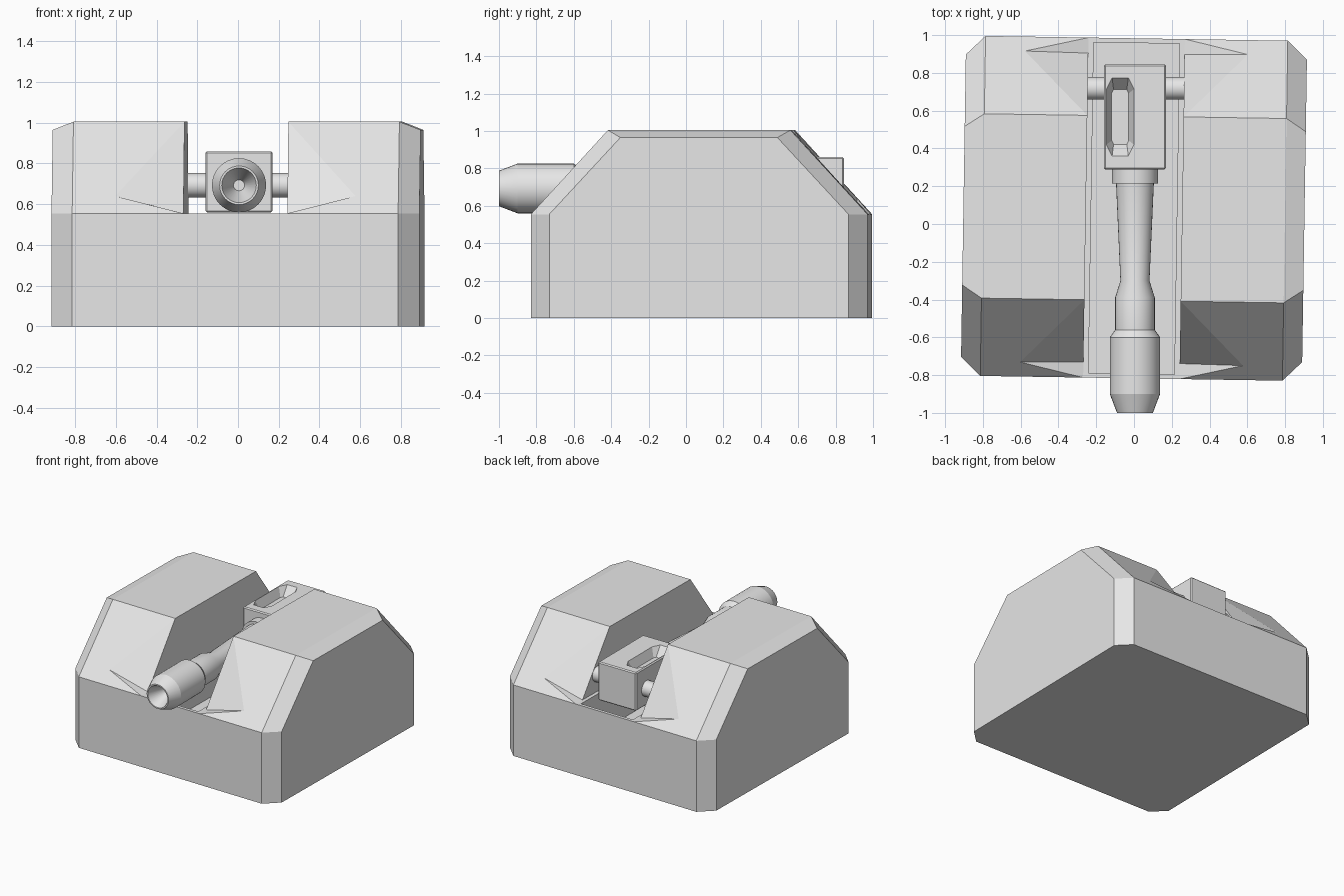
import bpy, bmesh, math
from mathutils import Matrix

old = bpy.data.objects.get("Cube")
if old:
    bpy.data.objects.remove(old, do_unlink=True)

GREY = (0.8, 0.8, 0.8, 1)
grey = bpy.data.materials.new("plain grey")
grey.use_nodes = True
grey.diffuse_color = GREY
grey.node_tree.nodes["Principled BSDF"].inputs["Base Color"].default_value = GREY


def finish(bm, name, smooth=False):
    bmesh.ops.remove_doubles(bm, verts=bm.verts, dist=1e-4)
    bmesh.ops.recalc_face_normals(bm, faces=bm.faces)
    mesh = bpy.data.meshes.new(name)
    bm.to_mesh(mesh)
    bm.free()
    mesh.materials.append(grey)
    ob = bpy.data.objects.new(name, mesh)
    bpy.context.collection.objects.link(ob)
    bpy.ops.object.select_all(action='DESELECT')
    ob.select_set(True)
    bpy.context.view_layer.objects.active = ob
    if smooth:
        bpy.ops.object.shade_smooth_by_angle(angle=math.radians(20))
    return ob


def face(bm, *pts):
    bm.faces.new([bm.verts.new(p) for p in pts])


def loft(bm, rings, cap=True):
    for a, b in zip(rings, rings[1:]):
        for i in range(len(a)):
            j = (i + 1) % len(a)
            face(bm, a[i], a[j], b[j], b[i])
    if cap:
        face(bm, *rings[0])
        face(bm, *rings[-1])


# Base: a chamfered half with a slot wall, notched ramps and a sunken pit, mirrored
SHOULDER, PIT_Z = 0.555, 0.25
SLOT_X, PIT_X, PIT_Y, HALF_Y = 0.255, 0.227, 0.875, 0.9


def section(x, half, top_half, top):
    return [(x, -half, 0), (x, -half, SHOULDER), (x, -top_half, top),
            (x, top_half, top), (x, half, SHOULDER), (x, half, 0)]


bm = bmesh.new()
side = section(0.903, 0.8, 0.42, 0.965)
outer = section(0.8, HALF_Y, 0.488, 1.005)
inner = section(SLOT_X, HALF_Y, 0.488, 1.005)
face(bm, *side)
loft(bm, [side, outer], cap=False)
for i in (0, 2, 4, 5):
    j = (i + 1) % 6
    face(bm, outer[i], outer[j], inner[j], inner[i])

for s, low, high in ((-1, 1, 2), (1, 4, 3)):
    spike = (0.59, s * 0.8235, 0.64)
    foot = (SLOT_X, s * 0.818, SHOULDER)
    face(bm, outer[low], outer[high], inner[high], spike, inner[low])
    face(bm, inner[high], spike, foot)
    face(bm, spike, inner[low], foot)
    # End wall, floor rim and pit end below the slot
    face(bm, (SLOT_X, s * HALF_Y, 0), inner[low], (0, s * HALF_Y, SHOULDER), (0, s * HALF_Y, 0))
    face(bm, inner[low], (PIT_X, s * PIT_Y, SHOULDER), (0, s * PIT_Y, SHOULDER), (0, s * HALF_Y, SHOULDER))
    face(bm, (PIT_X, s * PIT_Y, SHOULDER), (0, s * PIT_Y, SHOULDER), (0, s * PIT_Y, PIT_Z), (PIT_X, s * PIT_Y, PIT_Z))

feet = [(SLOT_X, s * 0.818, SHOULDER) for s in (-1, 1)]
rim = [(PIT_X, s * PIT_Y, SHOULDER) for s in (-1, 1)]
pit = [(PIT_X, s * PIT_Y, PIT_Z) for s in (-1, 1)]
face(bm, inner[2], inner[3], feet[1], feet[0])
face(bm, inner[1], feet[0], feet[1], inner[4], rim[1], rim[0])
face(bm, rim[0], rim[1], pit[1], pit[0])
face(bm, pit[0], pit[1], (0, PIT_Y, PIT_Z), (0, -PIT_Y, PIT_Z))
face(bm, inner[0], inner[5], (0, HALF_Y, 0), (0, -HALF_Y, 0))
bmesh.ops.remove_doubles(bm, verts=bm.verts, dist=1e-4)
bmesh.ops.mirror(bm, geom=bm.verts[:] + bm.edges[:] + bm.faces[:], axis='X', merge_dist=1e-4)
base = finish(bm, "base")
base.location = (0, 0.083, 0)
base.rotation_euler.z = math.radians(-0.9)

# Breech block with softened edges
bm = bmesh.new()
bmesh.ops.create_cube(bm, size=1, matrix=Matrix.Translation((0.005, 0.567, 0.71))
                      @ Matrix.Diagonal((0.33, 0.555, 0.3, 1)))
bmesh.ops.bevel(bm, geom=bm.edges[:], offset=0.008, segments=1, affect='EDGES')
block = finish(bm, "breech_block")


# Tapered loading recess in the top of the block
def octagon(hx, hy, cx, cy, z):
    return [(-0.073 + x, 0.567 + y, z) for x, y in (
        (-hx, -hy + cy), (-hx + cx, -hy), (hx - cx, -hy), (hx, -hy + cy),
        (hx, hy - cy), (hx - cx, hy), (-hx + cx, hy), (-hx, hy - cy))]


bm = bmesh.new()
loft(bm, [octagon(0.045, 0.145, 0.01, 0.02, 0.79),
          octagon(0.073, 0.207, 0.03, 0.06, 0.86),
          octagon(0.073, 0.207, 0.03, 0.06, 0.9)])
cutter = finish(bm, "recess_cutter")
cutter.hide_render = True
bpy.context.view_layer.objects.active = block
cut = block.modifiers.new("recess", 'BOOLEAN')
cut.operation = 'DIFFERENCE'
cut.object = cutter
bpy.ops.object.modifier_apply(modifier=cut.name)
bpy.data.objects.remove(cutter, do_unlink=True)

# Axle across the slot
bm = bmesh.new()
bmesh.ops.create_cone(bm, cap_ends=True, segments=24, radius1=0.06, radius2=0.06, depth=0.54,
                      matrix=Matrix.Translation((0.005, 0.718, 0.693)) @ Matrix.Rotation(math.pi / 2, 4, 'Y'))
finish(bm, "axle", smooth=True)

# Barrel: stepped profile of (y, radius), ending in a conical bore
profile = [(0.3, 0.122), (0.215, 0.122), (0.215, 0.1), (-0.3, 0.077), (-0.39, 0.105),
           (-0.56, 0.105), (-0.6, 0.133), (-0.9, 0.133), (-1, 0.095), (-1, 0.085), (-0.85, 0.027)]
SIDES = 32
bm = bmesh.new()
loft(bm, [[(0.005 + r * math.cos(k * math.tau / SIDES), y, 0.693 + r * math.sin(k * math.tau / SIDES))
           for k in range(SIDES)] for y, r in profile])
finish(bm, "barrel", smooth=True)
